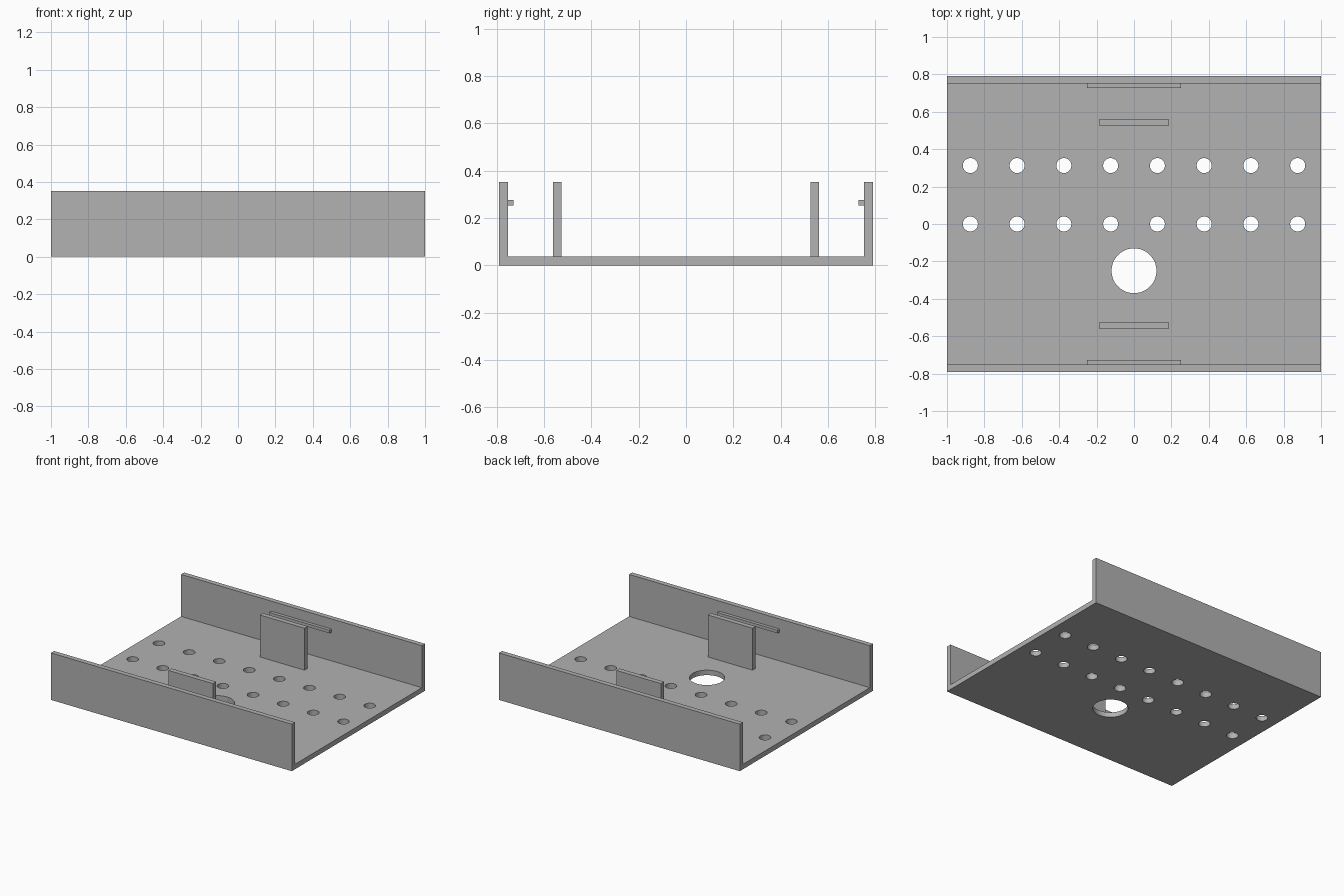
import bpy
import bmesh
import math
from mathutils import Matrix, Vector

cube = bpy.data.objects.get("Cube")
if cube:
    bpy.data.objects.remove(cube, do_unlink=True)

# Single grey plastic
GREY = (0.445, 0.445, 0.445, 1.0)
grey = bpy.data.materials.new("grey_plastic")
grey.use_nodes = True
grey.diffuse_color = GREY
grey.node_tree.nodes["Principled BSDF"].inputs["Base Color"].default_value = GREY

HALF_X, HALF_Y = 1.0, 0.79
THICK, HEIGHT = 0.0375, 0.3525


def add_object(name, bm):
    mesh = bpy.data.meshes.new(name)
    bm.to_mesh(mesh)
    bm.free()
    mesh.materials.append(grey)
    obj = bpy.data.objects.new(name, mesh)
    bpy.context.collection.objects.link(obj)
    return obj


def box(name, low, high):
    low, high = Vector(low), Vector(high)
    bm = bmesh.new()
    matrix = Matrix.Translation((low + high) / 2) @ Matrix.Diagonal((high - low).to_4d())
    bmesh.ops.create_cube(bm, size=1, matrix=matrix)
    return add_object(name, bm)


# Tray: a U-shaped profile in y and z, extruded along x
inner = HALF_Y - THICK
profile = [(-HALF_Y, 0), (HALF_Y, 0), (HALF_Y, HEIGHT), (inner, HEIGHT),
           (inner, THICK), (-inner, THICK), (-inner, HEIGHT), (-HALF_Y, HEIGHT)]
bm = bmesh.new()
face = bm.faces.new([bm.verts.new((-HALF_X, y, z)) for y, z in profile])
extruded = bmesh.ops.extrude_face_region(bm, geom=[face])["geom"]
moved = [v for v in extruded if isinstance(v, bmesh.types.BMVert)]
bmesh.ops.translate(bm, vec=(2 * HALF_X, 0, 0), verts=moved)
bmesh.ops.recalc_face_normals(bm, faces=bm.faces)
tray = add_object("tray", bm)

# Two rows of small holes and one large hole through the floor
holes = [(-0.875 + 0.25 * i, y, 0.04) for y in (0, 0.3125) for i in range(8)]
holes.append((0, -0.25, 0.12))
bm = bmesh.new()
for x, y, radius in holes:
    bmesh.ops.create_cone(bm, cap_ends=True, segments=48, radius1=radius,
                          radius2=radius, depth=0.2,
                          matrix=Matrix.Translation((x, y, 0)))
cutter = add_object("hole_cutter", bm)
cutter.hide_render = True
cut = tray.modifiers.new("holes", "BOOLEAN")
cut.operation = "DIFFERENCE"
cut.solver = "EXACT"
cut.object = cutter
bpy.context.view_layer.objects.active = tray
tray.select_set(True)
bpy.ops.object.modifier_apply(modifier=cut.name)
bpy.data.objects.remove(cutter, do_unlink=True)
bpy.ops.object.shade_smooth_by_angle(angle=math.radians(30))

# Upright tabs and the catch ridges on the inner wall faces
for side, sign in (("front", -1), ("back", 1)):
    tab = sorted((sign * 0.525, sign * 0.5625))
    box(side + "_tab", (-0.185, tab[0], THICK - 0.002), (0.185, tab[1], HEIGHT))
    ridge = sorted((sign * 0.728, sign * (inner + 0.002)))
    box(side + "_catch_ridge", (-0.25, ridge[0], 0.254), (0.25, ridge[1], 0.277))
